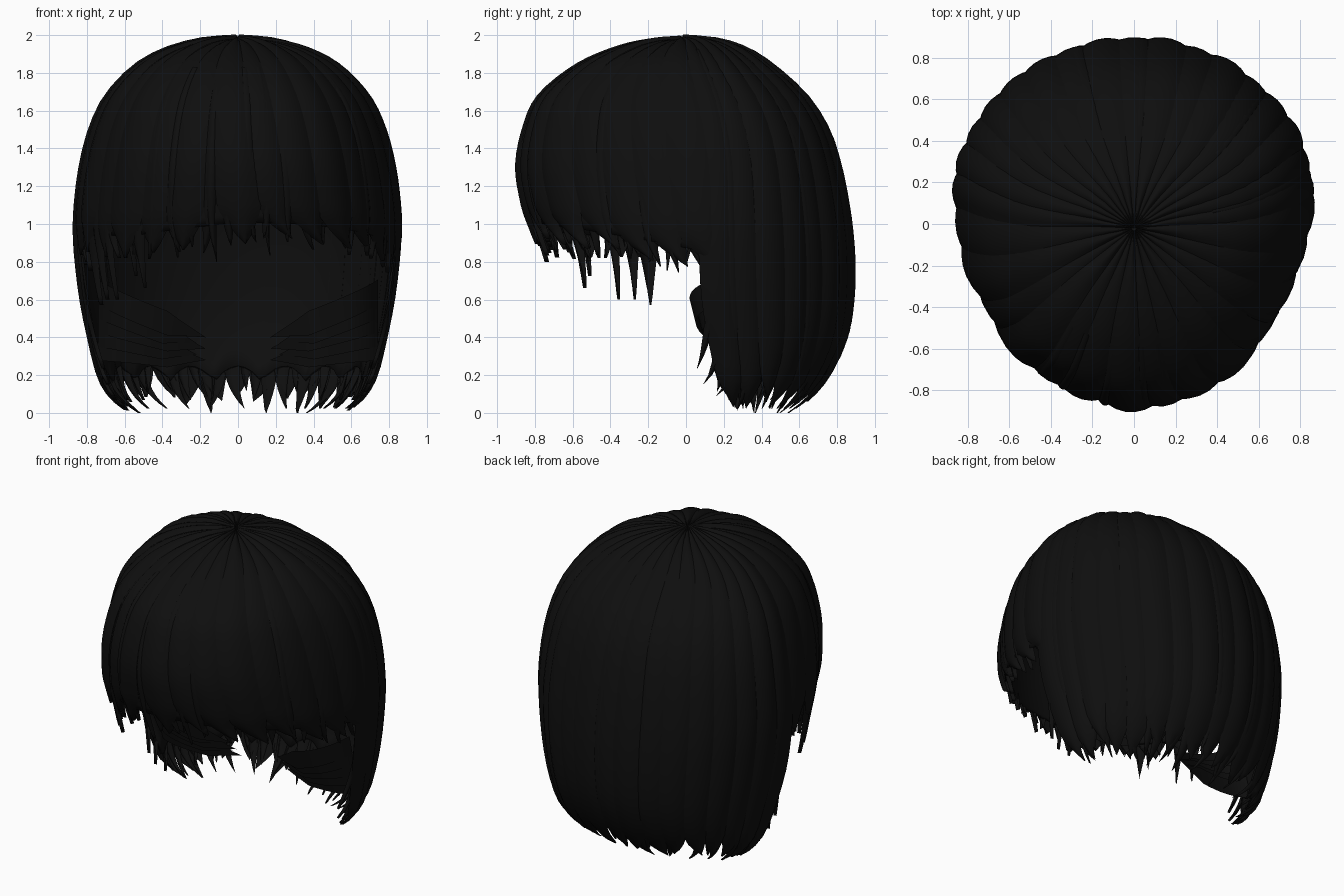
import bpy, bmesh, math, random
from mathutils import Vector

if "Cube" in bpy.data.objects:
    bpy.data.objects.remove(bpy.data.objects["Cube"])

random.seed(4)
black = bpy.data.materials.new("black hair")
black.diffuse_color = (0.0045, 0.0045, 0.0045, 1)
black.use_nodes = True
black.node_tree.nodes["Principled BSDF"].inputs["Base Color"].default_value = black.diffuse_color

# Head of hair envelope: z, half width, front y, back y, centre y
ROWS = [(2.00, .00, -.02, -.02, -.02), (1.985, .20, -.22, .17, 0), (1.935, .39, -.41, .33, .01),
        (1.84, .56, -.61, .48, .03), (1.68, .71, -.80, .655, .07), (1.50, .795, -.88, .77, .10),
        (1.30, .845, -.915, .835, .12), (1.10, .87, -.885, .875, .12), (.95, .875, -.845, .895, .12),
        (.80, .865, -.80, .905, .12), (.60, .84, -.75, .90, .13), (.40, .80, -.69, .865, .16),
        (.20, .75, -.60, .775, .20), (.08, .69, -.50, .68, .22), (0, .60, -.40, .57, .24)]


def row(t):
    """Smooth interpolation of the envelope rows."""
    t = max(0, min(len(ROWS) - 1.0001, t))
    i = int(t)
    f = t - i
    a, b, c, d = (ROWS[max(0, min(len(ROWS) - 1, i + k))] for k in (-1, 0, 1, 2))
    return [.5 * (2 * q + (r - p) * f + (2 * p - 5 * q + 4 * r - s) * f * f
            + (3 * q - p - 3 * r + s) * f ** 3) for p, q, r, s in zip(a, b, c, d)]


def row_at(z):
    for i in range(len(ROWS) - 1):
        if z >= ROWS[i + 1][0]:
            return i + (ROWS[i][0] - z) / (ROWS[i][0] - ROWS[i + 1][0])
    return len(ROWS) - 1


def surf(deg, t, k):
    """Point on the envelope; 0 degrees is the front, 90 is +x."""
    z, w, yf, yb, yc = row(t)
    a = math.radians(deg)
    c = math.cos(a)
    depth = (yc - yf) if c > 0 else (yb - yc)
    top = max(0, 1 - t / 5)
    return Vector((w * k * math.sin(a), yc - depth * k * c, z - (1 - k) * .8 * top))


def grid(bm, pts):
    vs = [[bm.verts.new(p) for p in r] for r in pts]
    for r, s in zip(vs, vs[1:]):
        for j in range(len(r) - 1):
            bm.faces.new((r[j], s[j], s[j + 1], r[j + 1]))


def finish(name, bm, thick=0):
    bmesh.ops.remove_doubles(bm, verts=bm.verts, dist=1e-5)
    me = bpy.data.meshes.new(name)
    bm.to_mesh(me)
    bm.free()
    ob = bpy.data.objects.new(name, me)
    bpy.context.collection.objects.link(ob)
    me.materials.append(black)
    for p in me.polygons:
        p.use_smooth = True
    if thick:
        m = ob.modifiers.new("thickness", 'SOLIDIFY')
        m.thickness = thick
        m.offset = -1
    return ob


def lock(bm, deg, half, z_tip, k=1.0, sweep=0.0, t0=.1, taper=1.3, lean=0.0):
    """One bulged strand from the crown that ends in a point."""
    t1 = row_at(z_tip)
    n = 30
    pts = []
    for i in range(n + 1):
        t = t0 + (t1 - t0) * i / n
        e = max(0.0, min(1.0, (t1 - t) / taper))
        w = half * e ** .8
        mid = deg + sweep * (i / n) ** 2 + lean * (1 - e) ** 2
        pts.append([surf(mid + u * w, t, k - .028 * u * u - .02 * (1 - e))
                    for u in (-1, -.6, -.2, .2, .6, 1)])
    grid(bm, pts)


def shell(name, d0, d1, hem, k):
    """Smooth under-layer between two angles."""
    bm = bmesh.new()
    cols, n = 60, 26
    pts = []
    for j in range(cols + 1):
        d = d0 + (d1 - d0) * j / cols
        t1 = row_at(hem(d))
        pts.append([surf(d, t1 * i / n, k) for i in range(n + 1)])
    grid(bm, pts)
    bmesh.ops.remove_doubles(bm, verts=bm.verts, dist=1e-5)
    bmesh.ops.recalc_face_normals(bm, faces=bm.faces)
    return finish(name, bm, .02)


def fringe_hem(d):
    return .93 - .16 * (max(0, d) / 88) ** 2 - .07 * min(1, max(0, -d) / 40)


# Under-layers
shell("back_underlayer", 89, 271, lambda d: .17 + .08 * abs(math.cos(math.radians(d * 9))), .965)
shell("fringe_underlayer", -88, 91, lambda d: fringe_hem(d) + .08, .955)

# Back locks, wide ones with thin pointed ones between
bm = bmesh.new()
N = 17
for i in range(N):
    d = 94 + 172 * i / (N - 1)
    lock(bm, d, 7.2, random.uniform(.02, .09), random.uniform(.99, 1.01), taper=1.5,
         lean=random.uniform(-5, 5))
for i in range(34):
    d = 91 + 178 * i / 33
    lock(bm, d, 3.6, random.choice((0, .03, .07, .12)), random.uniform(.965, .99), t0=3, taper=2,
         lean=random.uniform(-7, 7))
# Front edge locks that flick forward at the tips
for s in (1, -1):
    for d, z, l in ((92, .24, 12), (95, .16, 14), (99, .09, 14), (104, .02, 8)):
        lock(bm, s * d, 4, z, .985, t0=2, taper=2.5, lean=-s * l)
finish("back_locks", bm)

# Fringe locks, swept to the sides
bm = bmesh.new()
N = 14
for i in range(N):
    d = -80 + 162 * i / (N - 1)
    sw = 8 if d > -15 else -3
    lock(bm, d, 8.0, fringe_hem(d + sw) - random.uniform(0, .04), random.uniform(.975, 1.0), sweep=sw,
         taper=1.3, lean=5 if d > 0 else 0)
for i in range(24):
    d = -84 + 168 * i / 23
    lock(bm, d, 3.2, fringe_hem(d) - random.uniform(0, .07), random.uniform(.96, .98), t0=3,
         taper=1.5, lean=random.uniform(-3, 5))
finish("fringe_locks", bm)

# Long pointed strands hanging on the left of the fringe
bm = bmesh.new()
for d, z, w in ((-10, .80, 2.5), (10, .83, 2), (-25, .82, 2.5), (-40, .66, 4), (-44, .72, 3), (-56, .60, 3),
                (-63, .60, 4), (-69, .57, 5), (-77, .75, 3), (-84, .78, 4)):
    lock(bm, d, w, z, .975, t0=3, taper=2.4, lean=2)
finish("long_fringe_strands", bm)

# Nape flaps curling inward below the ears
bm = bmesh.new()
for s in (1, -1):
    for j in range(5):
        f = j / 4
        a = Vector((s * .74, .16 + .06 * f, .64 - .30 * f))
        b = Vector((s * .62, -.10 + .20 * f, .56 - .22 * f))
        c = Vector((s * (.17 + .05 * (j % 2)), .18 + .1 * f, .40 - .12 * f))
        pts = []
        for i in range(13):
            v = i / 12
            p = a * (1 - v) ** 2 + b * 2 * v * (1 - v) + c * v * v
            h = .065 * min(1, (1 - v) * 4)
            pts.append([p + Vector((0, .25 * h * u, -h * u)) for u in (-1, 0, 1)])
        grid(bm, pts)
finish("nape_flaps", bm)
